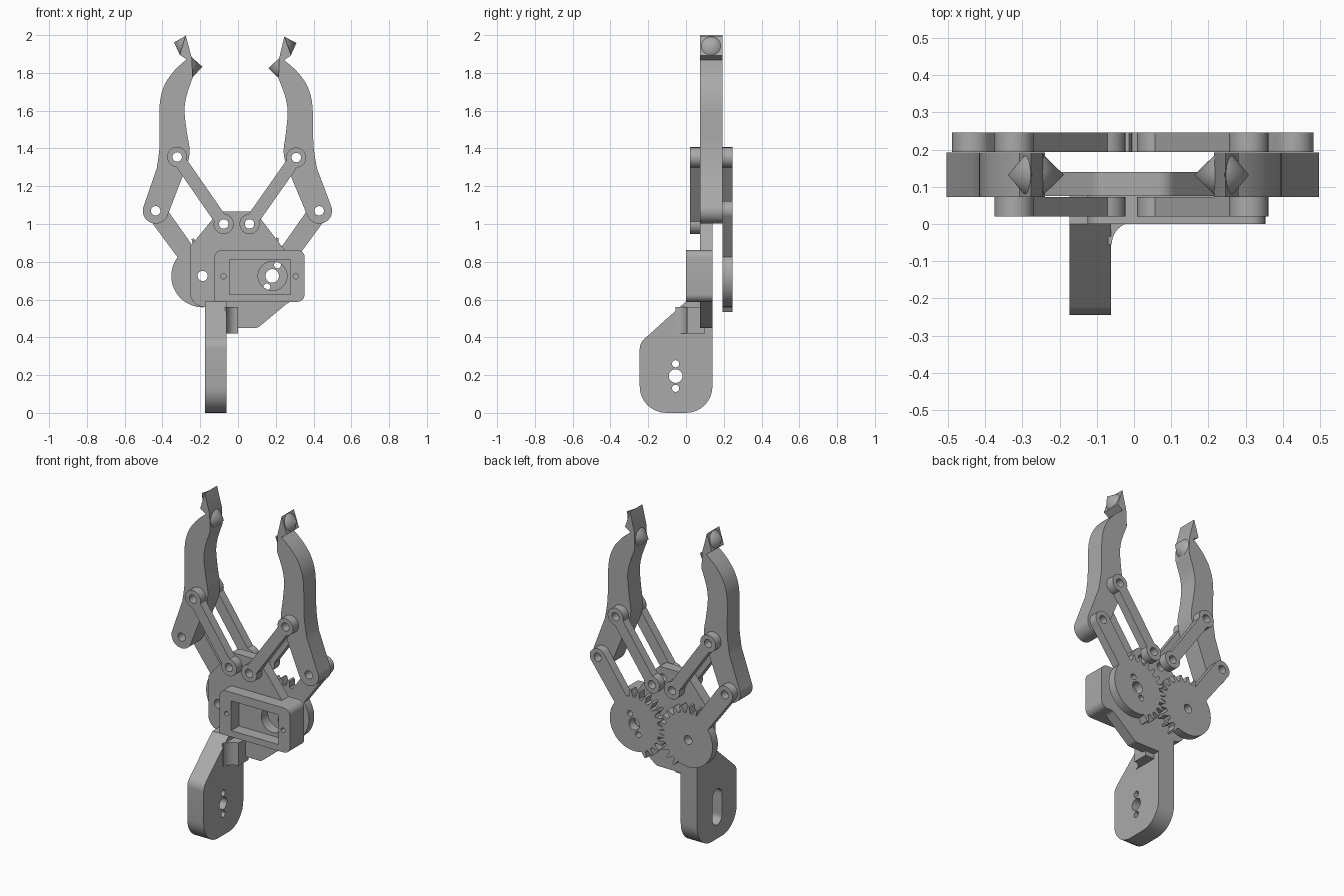
import bpy, bmesh
from math import sin, cos, asin, atan2, radians, pi, dist
from mathutils import Vector

if "Cube" in bpy.data.objects:
    bpy.data.objects.remove(bpy.data.objects["Cube"])

grey = bpy.data.materials.new("plain grey")
grey.use_nodes = True
grey.diffuse_color = (0.4, 0.4, 0.4, 1)
grey.node_tree.nodes["Principled BSDF"].inputs["Base Color"].default_value = (0.4, 0.4, 0.4, 1)


def arc(c, r, a0, a1, n=24):
    return [(c[0] + r * cos(a0 + (a1 - a0) * i / n), c[1] + r * sin(a0 + (a1 - a0) * i / n))
            for i in range(n + 1)]


def circle(c, r):
    return arc(c, r, 0, 2 * pi, 32)[:-1]


def rounded(corners, n=8):
    """Polygon whose corners are (x, y, radius)."""
    out = []
    for i, (x, y, r) in enumerate(corners):
        p = Vector((x, y))
        if r == 0:
            out.append((x, y))
            continue
        a = (Vector(corners[i - 1][:2]) - p).normalized()
        b = (Vector(corners[(i + 1) % len(corners)][:2]) - p).normalized()
        half = a.angle(b) / 2
        c = p + (a + b).normalized() * (r / sin(half))
        t0, t1 = p + a * (r / abs(sin(half) / cos(half))) - c, p + b * (r / abs(sin(half) / cos(half))) - c
        s0 = atan2(t0.y, t0.x)
        turn = (atan2(t1.y, t1.x) - s0 + pi) % (2 * pi) - pi
        out += arc(c, r, s0, s0 + turn, n)
    return out


def smooth_path(pts, n=5):
    """Catmull-Rom curve through the points."""
    p = [Vector(q) for q in [pts[0], *pts, pts[-1]]]
    out = []
    for a, b, c, d in zip(p, p[1:], p[2:], p[3:]):
        for i in range(n):
            t = i / n
            out.append(tuple(0.5 * (2 * b + (c - a) * t + (2 * a - 5 * b + 4 * c - d) * t ** 2
                                    + (3 * b - a - 3 * c + d) * t ** 3)))
    return out + [pts[-1]]


def finish(obj):
    obj.data.materials.clear()
    obj.data.materials.append(grey)
    bpy.ops.object.select_all(action='DESELECT')
    obj.select_set(True)
    bpy.context.view_layer.objects.active = obj
    bpy.ops.object.shade_smooth_by_angle(angle=radians(30))


def slab(name, outline, holes, lo, hi, axis='Y'):
    """Extrude a flat outline with holes between two depths along an axis."""
    cu = bpy.data.curves.new(name, 'CURVE')
    cu.dimensions, cu.fill_mode, cu.extrude = '2D', 'BOTH', (hi - lo) / 2
    for loop in [outline, *holes]:
        sp = cu.splines.new('POLY')
        sp.points.add(len(loop) - 1)
        for pt, q in zip(sp.points, loop):
            pt.co = (q[0], q[1], 0, 1)
        sp.use_cyclic_u = True
    tmp = bpy.data.objects.new(name + "_outline", cu)
    bpy.context.collection.objects.link(tmp)
    mesh = bpy.data.meshes.new_from_object(
        tmp.evaluated_get(bpy.context.evaluated_depsgraph_get()))
    bpy.data.objects.remove(tmp)
    bm = bmesh.new()
    bm.from_mesh(mesh)
    bmesh.ops.remove_doubles(bm, verts=bm.verts, dist=0.0001)
    bmesh.ops.recalc_face_normals(bm, faces=bm.faces)
    bm.to_mesh(mesh)
    bm.free()
    obj = bpy.data.objects.new(name, mesh)
    bpy.context.collection.objects.link(obj)
    mid = (lo + hi) / 2
    obj.rotation_euler = {'Y': (pi / 2, 0, 0), 'X': (pi / 2, 0, pi / 2), 'Z': (0, 0, 0)}[axis]
    obj.location = {'Y': (0, mid, 0), 'X': (mid, 0, 0), 'Z': (0, 0, mid)}[axis]
    finish(obj)
    return obj


def bar(a, b, r, half):
    """Bar with a round eye at each end."""
    t, k = atan2(b[1] - a[1], b[0] - a[0]), asin(half / r)
    return arc(a, r, t + k, t + 2 * pi - k) + arc(b, r, t - pi + k, t + pi - k)


def spike(name, base, tip, y):
    a, b = Vector((base[0], y, base[1])), Vector((tip[0], y, tip[1]))
    bpy.ops.mesh.primitive_cone_add(vertices=32, radius1=0.054, depth=(b - a).length, location=(a + b) / 2)
    obj = bpy.context.object
    obj.name = name
    obj.rotation_euler = (b - a).to_track_quat('Z', 'Y').to_euler()
    finish(obj)


EYE = 0.025
AXIS = -0.003
LINK_FOOT = {1: (-0.076, 1.0), -1: (0.061, 1.0)}

# Mounting plate behind the motor housing
plate = rounded([(-0.1, 1.067, 0.05), (0.09, 1.067, 0.05), (0.247, 0.862, 0), (0.353, 0.862, 0.04),
                 (0.353, 0.588, 0.04), (0.27, 0.588, 0.03), (0.105, 0.45, 0.04), (-0.1, 0.45, 0),
                 (-0.1, 0.56, 0), (-0.255, 0.56, 0.08), (-0.255, 0.88, 0.03)])
slab("mounting_plate", plate,
     [circle((-0.187, 0.725), 0.027), circle((0.183, 0.725), 0.077)]
     + [circle(p, EYE) for p in LINK_FOOT.values()], 0.075, 0.14)

# Motor housing frame with window and screw holes
frame = rounded([(-0.125, 0.588, 0.01), (0.353, 0.588, 0.04), (0.353, 0.862, 0.04), (-0.125, 0.862, 0.04)])
window = [(-0.046, 0.627), (0.277, 0.627), (0.277, 0.81), (-0.046, 0.81)]
slab("motor_housing", frame,
     [window, circle((-0.077, 0.723), 0.014), circle((0.306, 0.723), 0.014)], 0, 0.075)

# Wrist bracket: drilled outer layer and slotted inner layer
bracket = rounded([(-0.245, 0, 0.14), (0.14, 0, 0.14), (0.14, 0.59, 0), (0, 0.59, 0), (-0.245, 0.37, 0.07)])
hub = (-0.055, 0.195)
slab("wrist_bracket_drilled_half", bracket,
     [circle(hub, 0.036), circle((-0.055, 0.26), 0.019), circle((-0.055, 0.13), 0.019)], -0.11, -0.062, 'X')
slab("wrist_bracket_slotted_half", bracket,
     [bar((-0.055, 0.13), (-0.055, 0.26), 0.045, 0.0449)], -0.174, -0.11, 'X')
slab("bracket_fillet", [(-0.07, 0.1), (-0.07, -0.055)] + arc((0, -0.055), 0.06, pi, pi / 2, 10) + [(0, 0.1)],
     [], 0.42, 0.56, 'Z')

# Finger outline, drawn for one side
knuckle, elbow = (-0.436, 1.07), (-0.322, 1.355)
inner = smooth_path([(-0.24, 1.775), (-0.272, 1.68), (-0.283, 1.6), (-0.272, 1.495),
                     (-0.256, 1.39), (-0.267, 1.32)])
outer = smooth_path([(-0.43, 1.295), (-0.415, 1.42), (-0.415, 1.627), (-0.39, 1.733),
                     (-0.337, 1.812), (-0.272, 1.872)])
finger = ([(-0.277, 2.0), (-0.245, 1.88)] + inner
          + arc(knuckle, 0.068, radians(-25), radians(-202)) + outer + [(-0.309, 1.896)])


def gear_arm(centre, end, offset):
    """Toothed sector wheel with an arm reaching to the finger."""
    root, tip = 0.166, 0.204
    t = atan2(end[1] - centre[1], end[0] - centre[0])
    k = asin(0.05 / root)
    stop = t + 2 * pi - k
    pts = arc(centre, root, t + k, radians(288), 24)
    for i in range(12):
        a = radians(300 + 15 * i - offset)
        for d, r in ((-4.8, root), (-1.8, tip), (1.8, tip), (4.8, root)):
            q = min(a + radians(d), stop - 0.005)
            pts.append((centre[0] + r * cos(q), centre[1] + r * sin(q)))
    pts.append((centre[0] + root * cos(stop), centre[1] + root * sin(stop)))
    return pts + arc(end, 0.053, t - pi / 2, t + pi / 2)


for side, word in ((1, "right"), (-1, "left")):
    def flip(p):
        return (p[0], p[1]) if side == 1 else (2 * AXIS - p[0], p[1])

    def pose(p):
        # The opposite finger leans in slightly about its knuckle
        x, z = flip(p)
        if side == 1:
            return (x, z)
        kx, kz = flip(knuckle)
        a = 0.027
        return (kx + (x - kx) * cos(a) - (z - kz) * sin(a), kz + (x - kx) * sin(a) + (z - kz) * cos(a))

    # Fingers and their gripping spikes
    slab(word + "_finger", [pose(p) for p in finger],
         [[pose(p) for p in circle(c, EYE)] for c in (knuckle, elbow)], 0.073, 0.192)
    spike(word + "_outer_spike", pose((-0.291, 1.946)), pose((-0.339, 1.961)), 0.132)
    spike(word + "_inner_spike", pose((-0.244, 1.83)), pose((-0.188, 1.832)), 0.132)

    # Paired parallel links in front and behind
    top, foot = pose(elbow), LINK_FOOT[side]
    for place, lo, hi in (("front", 0.02, 0.073), ("back", 0.194, 0.246)):
        slab(f"{word}_{place}_link", bar(top, foot, 0.053, 0.034),
             [circle(top, EYE), circle(foot, EYE)], lo, hi)

    # Meshing gear arms
    centre = (-0.187, 0.725)
    holes = [circle(knuckle, EYE), circle(centre, 0.027 if side == 1 else 0.036)]
    if side == -1:
        holes += [circle((centre[0] - dx, centre[1] + dz), 0.018) for dx, dz in ((0.028, 0.058), (-0.028, -0.058))]
    outline = gear_arm(centre, knuckle, 0 if side == 1 else 7.5)
    slab(word + "_gear_arm", [flip(p) for p in outline], [[flip(p) for p in h] for h in holes], 0.194, 0.246)
